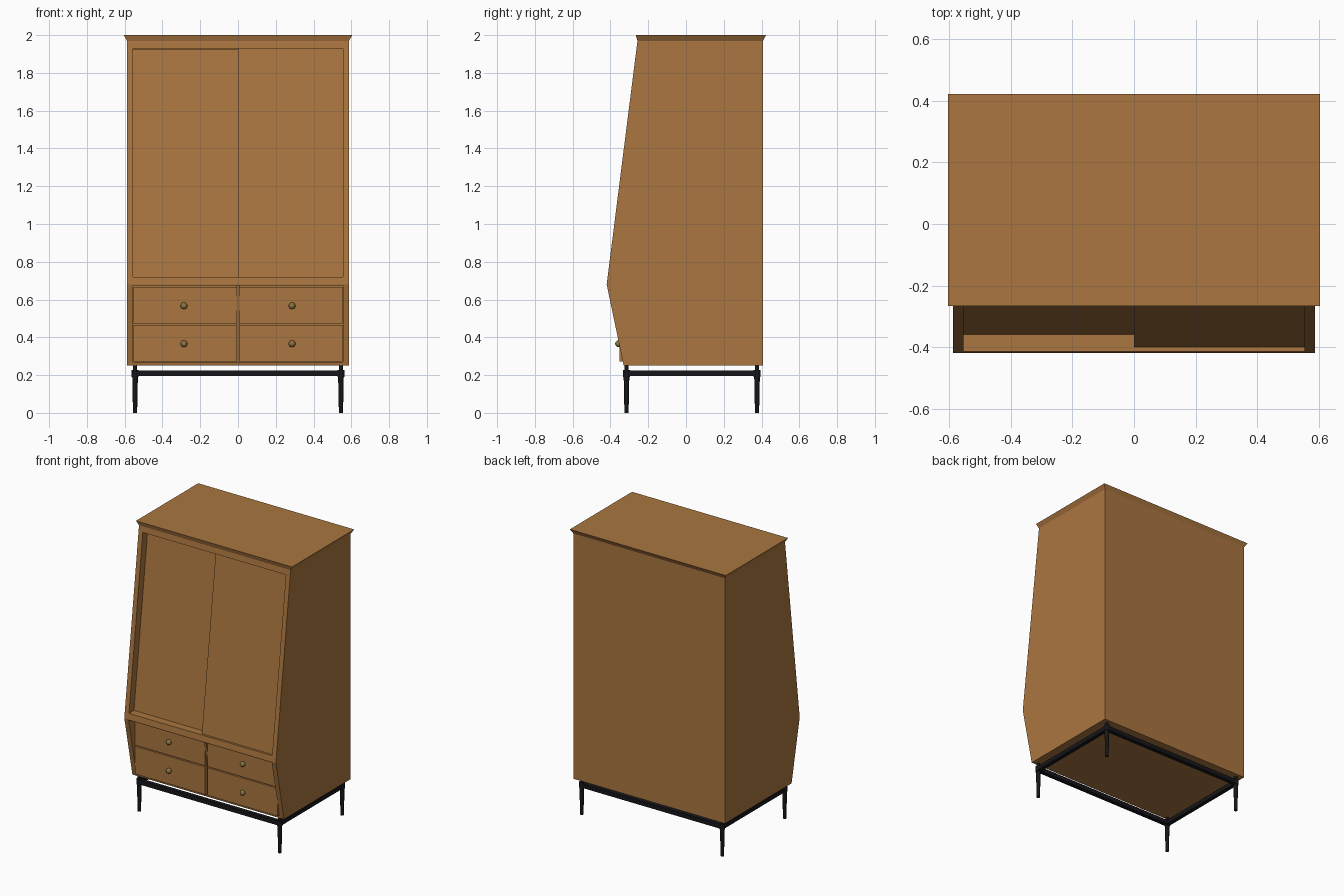
import bpy, bmesh
from mathutils import Matrix

if "Cube" in bpy.data.objects:
    bpy.data.objects.remove(bpy.data.objects["Cube"])


def material(name, rgb):
    m = bpy.data.materials.new(name)
    m.diffuse_color = (*rgb, 1)
    m.use_nodes = True
    m.node_tree.nodes["Principled BSDF"].inputs["Base Color"].default_value = m.diffuse_color
    return m


WOOD = material("wood", (0.40, 0.18, 0.05))
BLACK = material("black metal", (0.008, 0.008, 0.01))
BRASS = material("brass", (0.25, 0.17, 0.05))


def finish(name, bm, mat):
    bmesh.ops.recalc_face_normals(bm, faces=bm.faces)
    me = bpy.data.meshes.new(name)
    bm.to_mesh(me)
    bm.free()
    me.materials.append(mat)
    ob = bpy.data.objects.new(name, me)
    bpy.context.collection.objects.link(ob)
    return ob


def prism(name, profile, x0, x1, mat=WOOD):
    """Extrude a (y, z) side profile from x0 to x1."""
    bm = bmesh.new()
    face = bm.faces.new([bm.verts.new((x0, y, z)) for y, z in profile])
    new = bmesh.ops.extrude_face_region(bm, geom=[face])["geom"]
    bmesh.ops.translate(bm, vec=(x1 - x0, 0, 0),
                        verts=[v for v in new if isinstance(v, bmesh.types.BMVert)])
    return finish(name, bm, mat)


def box(name, x0, x1, y0, y1, z0, z1, mat=WOOD):
    return prism(name, [(y0, z0), (y1, z0), (y1, z1), (y0, z1)], x0, x1, mat)


def front(z):
    """Y of the angled cabinet front at height z."""
    if z > 0.68:
        return -0.42 + (z - 0.68) * 0.163 / 1.29
    return -0.33 - (z - 0.25) * 0.09 / 0.43


def slanted(name, x0, x1, z0, z1, inset, depth):
    """Panel parallel to the front, set back by inset."""
    a, b = front(z0) + inset, front(z1) + inset
    return prism(name, [(a, z0), (a + depth, z0), (b + depth, z1), (b, z1)], x0, x1)


# Carcass: bent side profile with two front openings
carcass = prism("carcass", [(front(0.25), 0.25), (-0.42, 0.68), (front(1.97), 1.97),
                            (0.408, 1.97), (0.408, 0.25)], -0.588, 0.588)
for z0, z1 in ((0.72, 1.93), (0.27, 0.674)):
    cutter = box("opening_cutter", -0.555, 0.555, -0.6, 0.385, z0, z1)
    cutter.hide_render = True
    mod = carcass.modifiers.new("opening", 'BOOLEAN')
    mod.operation, mod.solver, mod.object = 'DIFFERENCE', 'EXACT', cutter
    bpy.context.view_layer.objects.active = carcass
    bpy.ops.object.modifier_apply(modifier=mod.name)
    bpy.data.objects.remove(cutter)

# Top with flared edge
top = box("top", -0.605, 0.605, -0.266, 0.423, 1.97, 2.0)
for v in top.data.vertices:
    if v.co.z < 1.98:
        v.co.x *= 0.588 / 0.605
        v.co.y = front(1.97) if v.co.y < 0 else 0.408

# Sliding doors on two tracks
slanted("left_door", -0.555, 0.01, 0.72, 1.925, 0.055, 0.02)
slanted("right_door", 0.0, 0.555, 0.72, 1.93, 0.015, 0.02)

# Drawer divider
prism("drawer_divider", [(front(0.27) + 0.047, 0.27), (0.385, 0.27), (0.385, 0.674),
                         (front(0.674) + 0.047, 0.674)], -0.008, 0.008)

# Drawers and ball knobs
for side, s in (("left", -1), ("right", 1)):
    for row, z0, z1 in (("lower", 0.272, 0.466), ("upper", 0.474, 0.666)):
        x0, x1 = sorted((s * 0.008, s * 0.552))
        box(f"{row}_{side}_drawer", x0, x1, -0.352, 0.3, z0, z1)
        bm = bmesh.new()
        bmesh.ops.create_uvsphere(bm, u_segments=20, v_segments=12, radius=0.018,
                                  matrix=Matrix.Translation((s * 0.286, -0.357, (z0 + z1) / 2 - 0.003)))
        for f in bm.faces:
            f.smooth = True
        finish(f"{row}_{side}_knob", bm, BRASS)

# Stand rails
for name, y in (("front_rail", -0.315), ("back_rail", 0.376)):
    box(name, -0.545, 0.545, y - 0.014, y + 0.014, 0.194, 0.224, BLACK)
for name, x in (("left_rail", -0.545), ("right_rail", 0.545)):
    box(name, x - 0.014, x + 0.014, -0.315, 0.376, 0.194, 0.224, BLACK)

# Legs: tapered foot, corner collar and a thin stub up to the carcass
for yn, y in (("front", -0.315), ("back", 0.376)):
    for xn, x in (("left", -0.545), ("right", 0.545)):
        bm = bmesh.new()
        for z0, z1, r0, r1 in ((0, 0.194, 0.011, 0.015), (0.19, 0.228, 0.018, 0.018),
                               (0.228, 0.25, 0.011, 0.011)):
            bmesh.ops.create_cone(bm, cap_ends=True, segments=20, radius1=r0, radius2=r1,
                                  depth=z1 - z0, matrix=Matrix.Translation((x, y, (z0 + z1) / 2)))
        for f in bm.faces:
            f.smooth = len(f.verts) == 4
        leg = finish(f"{yn}_{xn}_leg", bm, BLACK)
        for e in leg.data.edges:
            a, b = (leg.data.vertices[i].co.z for i in e.vertices)
            e.use_edge_sharp = abs(a - b) < 1e-5
